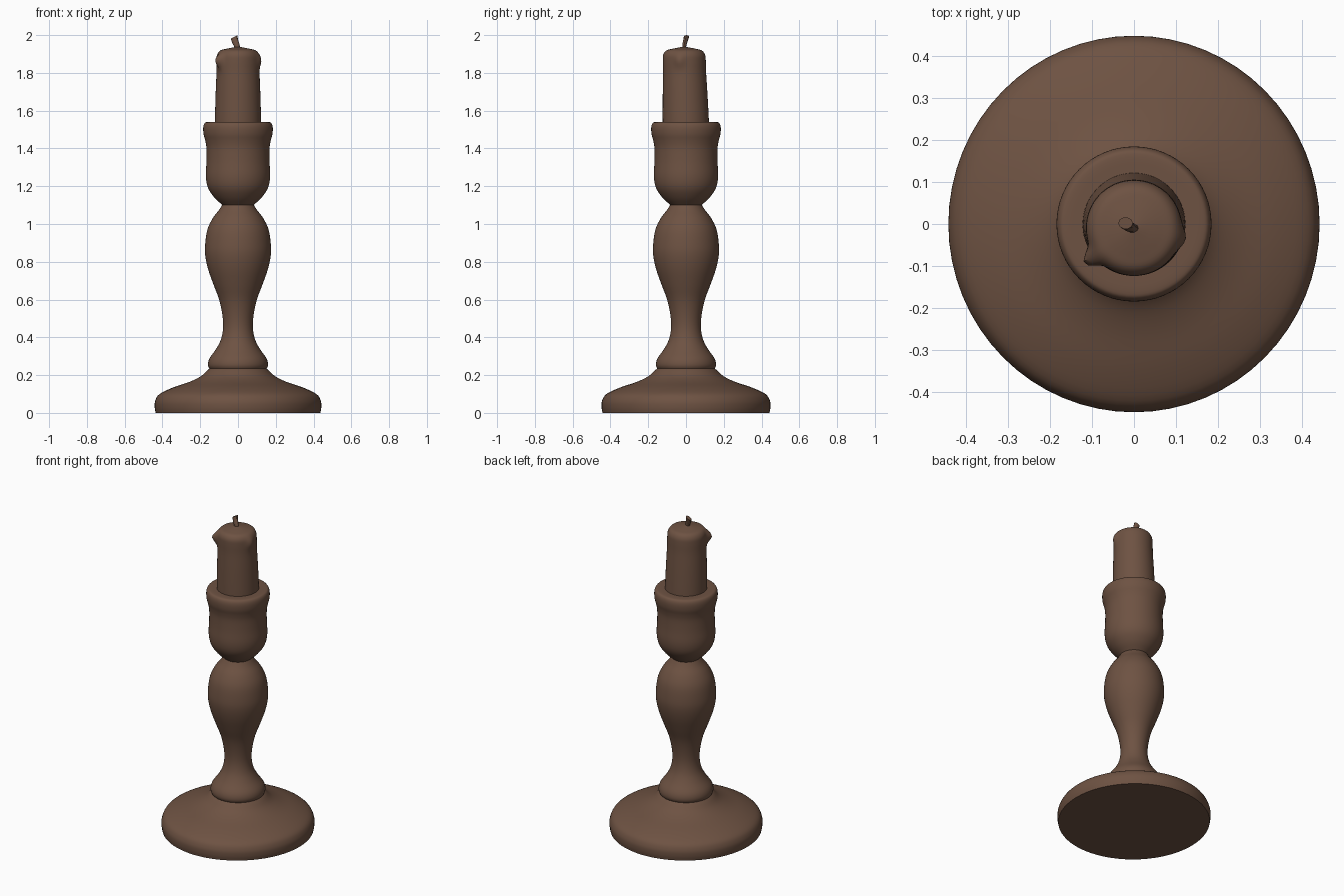
import bpy, bmesh, math
from mathutils import Vector

cube = bpy.data.objects.get("Cube")
if cube:
    bpy.data.objects.remove(cube, do_unlink=True)

brown = bpy.data.materials.new("warm brown")
brown.use_nodes = True
colour = (0.155, 0.085, 0.055, 1)
brown.diffuse_color = colour
brown.node_tree.nodes["Principled BSDF"].inputs["Base Color"].default_value = colour

SIDES = 64


def smooth_path(points, steps=4):
    """Catmull-Rom curve through the points."""
    pts = [Vector(p) for p in points]
    pts = [2 * pts[0] - pts[1]] + pts + [2 * pts[-1] - pts[-2]]
    out = []
    for a, b, c, d in zip(pts, pts[1:], pts[2:], pts[3:]):
        for i in range(steps):
            t = i / steps
            out.append(0.5 * (2 * b + (c - a) * t + (2 * a - 5 * b + 4 * c - d) * t ** 2
                              + (3 * b - a - 3 * c + d) * t ** 3))
    return out + [pts[-2]]


def skin(name, rings):
    """Join rings of points with quads and cap both ends."""
    bm = bmesh.new()
    loops = [[bm.verts.new(p) for p in ring] for ring in rings]
    for low, high in zip(loops, loops[1:]):
        n = len(low)
        for i in range(n):
            j = (i + 1) % n
            bm.faces.new((low[i], low[j], high[j], high[i]))
    bm.faces.new(loops[0][::-1])
    bm.faces.new(loops[-1])
    bmesh.ops.recalc_face_normals(bm, faces=bm.faces)
    mesh = bpy.data.meshes.new(name)
    bm.to_mesh(mesh)
    bm.free()
    mesh.materials.append(brown)
    obj = bpy.data.objects.new(name, mesh)
    bpy.context.collection.objects.link(obj)
    bpy.ops.object.select_all(action='DESELECT')
    obj.select_set(True)
    bpy.context.view_layer.objects.active = obj
    bpy.ops.object.shade_smooth_by_angle(angle=math.radians(40))
    return obj


def turn(name, profile, y_scale=1.0, warp=lambda r, z, a: (r, z, 0)):
    """Lathe a (radius, height) profile; warp returns radius, height, y shift."""
    rings = []
    for r, z in smooth_path(profile):
        ring = []
        for i in range(SIDES):
            a = math.tau * i / SIDES
            rr, zz, dy = warp(r, z, a)
            ring.append((rr * math.cos(a), rr * math.sin(a) * y_scale + dy, zz))
        rings.append(ring)
    return skin(name, rings)


# Wide foot
turn("base", [(.436, 0), (.441, .03), (.438, .065), (.415, .1), (.345, .134), (.255, .165),
              (.195, .195), (.15, .235), (.11, .25)], 1.014)

# Turned stem
turn("stem", [(.135, .225), (.15, .232), (.159, .255), (.15, .29), (.115, .34), (.09, .39),
              (.079, .45), (.083, .52), (.1, .6), (.13, .68), (.158, .76), (.173, .83),
              (.174, .89), (.162, .97), (.134, 1.03), (.1, 1.075), (.078, 1.11)])

# Candle cup with flared lip
turn("cup", [(.07, 1.09), (.088, 1.105), (.125, 1.14), (.158, 1.19), (.17, 1.25), (.167, 1.33),
             (.167, 1.4), (.173, 1.44), (.182, 1.475), (.184, 1.51), (.177, 1.533),
             (.16, 1.54), (.11, 1.54)])


# Candle with wax drips at its rim
def melted(r, z, a):
    t = max(0, (z - 1.5) / .4)
    for angle, width, size in ((-2.52, .17, .032), (-.22, .22, .012)):
        d = math.atan2(math.sin(a - angle), math.cos(a - angle))
        r += size * math.exp(-(d / width) ** 2 - ((z - 1.865) / .035) ** 2) * min(1, r / .1)
    return r, z, -.01 * min(t, 1)


turn("candle", [(.122, 1.5), (.122, 1.56), (.118, 1.7), (.114, 1.8), (.114, 1.86), (.111, 1.895),
                (.095, 1.918), (.065, 1.927), (.03, 1.934), (.008, 1.938)], 1, melted)

# Bent wick
path = smooth_path([(0, -.01, 1.92), (-.006, -.009, 1.945), (-.016, -.003, 1.97),
                    (-.02, .002, 1.991)])
rings = []
for k, p in enumerate(path):
    r = .012 + .006 * k / len(path)
    rings.append([p + Vector((r * math.cos(a), r * .8 * math.sin(a), r * .5 * math.cos(a)))
                  for a in (math.tau * i / 10 for i in range(10))])
skin("wick", rings)
